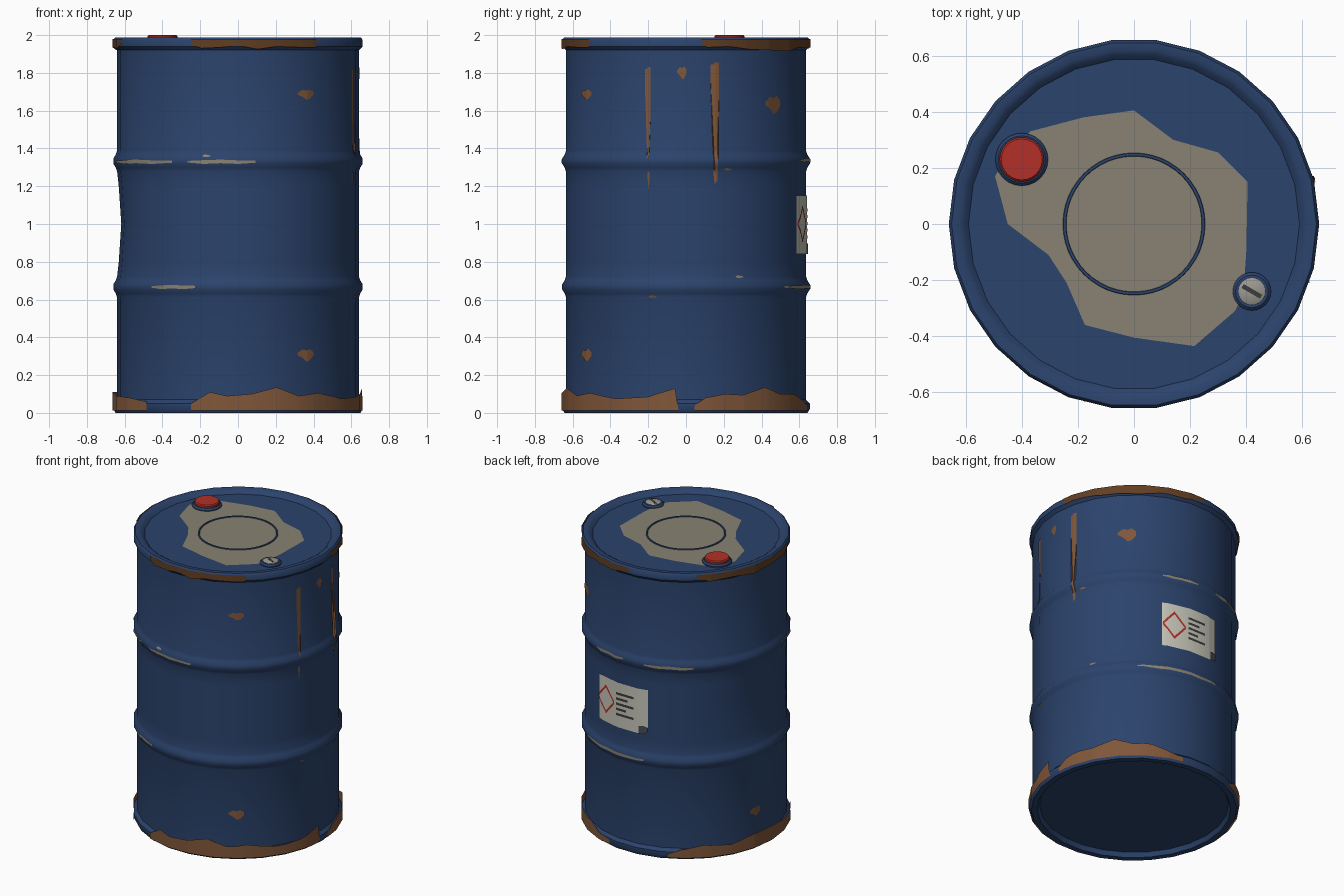
import bpy, bmesh, math
from mathutils import Matrix

if "Cube" in bpy.data.objects:
    bpy.data.objects.remove(bpy.data.objects["Cube"])

SIDES = 26
STEP = 360 / SIDES


def material(name, rgb):
    m = bpy.data.materials.new(name)
    m.diffuse_color = (*rgb, 1)
    m.use_nodes = True
    m.node_tree.nodes["Principled BSDF"].inputs["Base Color"].default_value = m.diffuse_color
    return m


BLUE = material("blue_paint", (0.024, 0.056, 0.15))
RUST = material("rust", (0.22, 0.095, 0.042))
DARK_RUST = material("dark_rust", (0.12, 0.048, 0.016))
PRIMER = material("bare_primer", (0.25, 0.225, 0.17))
RED = material("red_plastic", (0.45, 0.03, 0.02))
PAPER = material("label_paper", (0.58, 0.57, 0.49))
INK = material("label_ink", (0.045, 0.045, 0.045))
METAL = material("plug_metal", (0.33, 0.32, 0.28))
CURL = material("label_back", (0.06, 0.07, 0.085))


def finish(name, bm, mat, angle=40):
    me = bpy.data.meshes.new(name)
    bm.to_mesh(me)
    bm.free()
    me.materials.append(mat)
    ob = bpy.data.objects.new(name, me)
    bpy.context.collection.objects.link(ob)
    bpy.ops.object.select_all(action='DESELECT')
    ob.select_set(True)
    bpy.context.view_layer.objects.active = ob
    bpy.ops.object.shade_smooth_by_angle(angle=math.radians(angle))
    return ob


def lathe(profile, sides):
    """Revolve (radius, z) points, closing the ends that touch the axis."""
    bm = bmesh.new()
    rings = []
    for r, z in profile:
        n = 1 if r == 0 else sides
        rings.append([bm.verts.new((r * math.cos(math.tau * i / n),
                                    r * math.sin(math.tau * i / n), z)) for i in range(n)])
    for a, b in zip(rings, rings[1:]):
        for i in range(sides):
            j = (i + 1) % sides
            quad = [a[i % len(a)], a[j % len(a)], b[j % len(b)], b[i % len(b)]]
            bm.faces.new(list(dict.fromkeys(quad)))
    bmesh.ops.recalc_face_normals(bm, faces=bm.faces)
    return bm


def rib(z):
    return [(0.64, z - 0.055), (0.647, z - 0.035), (0.66, z - 0.014),
            (0.66, z + 0.014), (0.647, z + 0.035), (0.64, z + 0.055)]


# Drum shell: rolled rims, two ribs, recessed lid and base
wall = ([(0.66, 0.02), (0.66, 0.05), (0.64, 0.07)] + rib(0.667)
        + [(0.64, z) for z in (0.8, 0.9, 1.0, 1.1, 1.2)] + rib(1.333)
        + [(0.64, 1.92), (0.66, 1.94), (0.66, 1.975)])
shell = ([(0, 0.03), (0.595, 0.03), (0.61, 0.0), (0.648, 0.0)] + wall
         + [(0.65, 1.988), (0.622, 1.988), (0.605, 1.978), (0.59, 1.963), (0, 1.963)])
bm = lathe(shell, SIDES)
# Shallow dent in the left side
for v in bm.verts:
    if 0.75 < v.co.z < 1.25 and v.co.x < -0.5:
        f = (1 - abs(v.co.z - 1) / 0.33) * (1 - (v.co.y / 0.42) ** 2)
        v.co.x += 0.022 * max(f, 0)
finish("drum_shell", bm, BLUE)


def wall_radius(z):
    for (r0, z0), (r1, z1) in zip(wall, wall[1:]):
        if z0 <= z <= z1:
            return r0 + (r1 - r0) * (z - z0) / (z1 - z0)
    return 0.66


def patch(name, mat, cols, radius=None, lift=0.004, rows=4):
    """Thin sheet on the wall; cols are (angle, low z, high z) left to right."""
    bm = bmesh.new()
    angles = {c[0] for c in cols}
    k = math.ceil(cols[0][0] / STEP)
    while k * STEP < cols[-1][0]:
        angles.add(k * STEP)
        k += 1
    grid = []
    for a in sorted(angles):
        for (a0, l0, h0), (a1, l1, h1) in zip(cols, cols[1:]):
            if a0 <= a <= a1:
                t = (a - a0) / (a1 - a0)
                low, high = l0 + (l1 - l0) * t, h0 + (h1 - h0) * t
                break
        flat = math.cos(math.pi / SIDES) / math.cos(math.radians(a % STEP - STEP / 2))
        col = []
        for j in range(rows + 1):
            z = low + (high - low) * j / rows
            r = ((radius or wall_radius(z)) + lift) * flat
            col.append(bm.verts.new((r * math.cos(math.radians(a)),
                                     r * math.sin(math.radians(a)), z)))
        grid.append(col)
    for p, q in zip(grid, grid[1:]):
        for j in range(rows):
            bm.faces.new((p[j], q[j], q[j + 1], p[j + 1]))
    bmesh.ops.remove_doubles(bm, verts=bm.verts, dist=0.0002)
    return finish(name, bm, mat)


# Rust along the bottom rim: (angle, top height)
bottom = [
    [(4, .04), (9, .08), (18, .10), (27, .095), (39, .135), (49, .10), (60, .10), (70, .06), (78, .04)],
    [(115, .03), (122, .07), (135, .10), (150, .08), (165, .11), (180, .11), (195, .09), (210, .08), (223, .06)],
    [(248, .05), (257, .11), (265, .09), (276, .10), (288, .135), (299, .09), (310, .105),
     (326, .075), (342, .085), (355, .13), (356.5, .02)]]
for i, edge in enumerate(bottom):
    patch(f"bottom_rust_{i}", RUST, [(a, 0.012, z) for a, z in edge], 0.66)

# Dark rust along the top rim: (angle, lower height)
top = [
    [(7, 1.955), (10, 1.935), (20, 1.94), (30, 1.925), (42, 1.92), (55, 1.915), (65, 1.935), (80, 1.93), (92, 1.955)],
    [(131, 1.955), (138, 1.93), (152, 1.94), (165, 1.92), (180, 1.935), (195, 1.93), (201, 1.955)],
    [(248, 1.95), (253, 1.93), (262, 1.935), (270, 1.945), (279, 1.925), (288, 1.94), (300, 1.935), (309, 1.935)]]
for i, edge in enumerate(top):
    patch(f"top_rust_{i}", DARK_RUST, [(a, z, 1.98) for a, z in edge], 0.66)

# Paint worn off the ribs: (start, end, height)
worn = [(192, 238, 1.33), (246, 278, 1.33), (101, 129, 1.33), (66, 88, 1.338),
        (226, 250, 0.667), (52, 101, 0.667)]
for i, (a, b, z) in enumerate(worn):
    s = (b - a) / 4
    patch(f"rib_wear_{i}", PRIMER, [(a, z - .004, z + .004), (a + s, z - .012, z + .008),
          (a + 2 * s, z - .008, z + .011), (a + 3 * s, z - .012, z + .007), (b, z - .006, z + .006)], 0.66, rows=1)
# Small chips beside the ribs
for i, (a, z) in enumerate([(255, 1.36), (26, 0.72), (-16, 0.615), (20, 1.288)]):
    patch(f"wear_chip_{i}", PRIMER if i < 2 else RUST,
          [(a - 2, z, z), (a - .8, z - .006, z + .009), (a + 2, z - .003, z + .003)], lift=.005)

# Rust spots on the wall: (angle, height, half width in degrees, half height)
spots = [(-56, 1.685, 4.5, .028), (-56, 0.305, 4.5, .034), (-2, 1.80, 2.3, .034),
         (46, 1.63, 5.2, .048), (168, 0.25, 4.0, .034)]
for i, (a, z, w, h) in enumerate(spots):
    patch(f"rust_spot_{i}", RUST, [(a - w, z, z + .35 * h), (a - .4 * w, z - .4 * h, z + .9 * h),
          (a + .1 * w, z - h, z + .75 * h), (a + .5 * w, z - .8 * h, z + h), (a + w, z - .1 * h, z + .5 * h)])

# Rust runs
for i, (a, hi, lo, w) in enumerate([(-18.4, 1.83, 1.345, 1.4), (13.7, 1.855, 1.21, 2.0)]):
    patch(f"rust_run_{i}", RUST, [(a - w, hi - .12, hi - .01), (a - .3 * w, lo + .05, hi - .01),
          (a, lo, hi), (a + .6 * w, lo + .02, hi), (a + w, hi - .25, hi)], lift=.005, rows=30)
patch("rust_drip", RUST, [(-18.6, 1.25, 1.27), (-18, 1.18, 1.28), (-17.5, 1.24, 1.27)])

# Warning label with a peeling corner
patch("label", PAPER, [(66, .84, 1.15), (98, .84, 1.15), (103, .89, 1.15)], .64, .005)
patch("label_curl", CURL, [(97.6, .842, .895), (100, .84, .90), (103, .86, .893)], .64, .012)
for s, name in ((1, "upper"), (-1, "lower")):
    cols = []
    for a, d in ((66.4, 0), (73.4, .09), (80.4, 0)):
        z = 1.0 + s * d
        cols.append((a, z - .010, z + .010))
    patch(f"label_diamond_{name}", RED, cols, .64, .008, 1)
for i, end in enumerate((94, 90, 94, 89, 94)):
    z = 1.075 - i * .036
    patch(f"label_line_{i}", INK, [(82, z - .008, z + .008), (end, z - .008, z + .008)], .64, .008, 1)

# Worn area on the lid
outline = [(-.37, .33), (-.18, .38), (0, .405), (.14, .30), (.30, .255), (.405, .15), (.40, -.1),
           (.39, -.25), (.36, -.31), (.215, -.435), (0, -.405), (-.175, -.36), (-.24, -.21),
           (-.305, -.11), (-.45, 0), (-.495, .17), (-.45, .25)]
bm = bmesh.new()
face = bm.faces.new([bm.verts.new((x, y, 1.966)) for x, y in reversed(outline)])
bmesh.ops.triangulate(bm, faces=[face])
finish("lid_wear", bm, PRIMER)

# Raised ring on the lid
finish("lid_ring", lathe([(.255, 1.962), (.252, 1.971), (.243, 1.971), (.24, 1.962)], 48), BLUE)


def turned(name, x, y, mat, profile):
    ob = finish(name, lathe(profile, 24), mat)
    ob.location = (x, y, 0)


# Large bung with red cap
turned("bung_flange", -.40, .23, BLUE, [(.094, 1.96), (.094, 1.972), (.084, 1.982), (0, 1.982)])
turned("bung_cap", -.40, .23, RED, [(.079, 1.975), (.079, 1.994), (.073, 2.0), (0, 2.0)])

# Small vent plug with slot
turned("vent_flange", .42, -.24, BLUE, [(.068, 1.96), (.068, 1.970), (.058, 1.979), (0, 1.979)])
turned("vent_plug", .42, -.24, METAL, [(.048, 1.975), (.048, 1.981), (.044, 1.984), (0, 1.984)])
bm = bmesh.new()
bmesh.ops.create_cube(bm, size=1, matrix=Matrix.Translation((.42, -.24, 1.983))
                      @ Matrix.Rotation(math.radians(-30), 4, 'Z') @ Matrix.Diagonal((.076, .016, .004, 1)))
finish("vent_slot", bm, INK)
